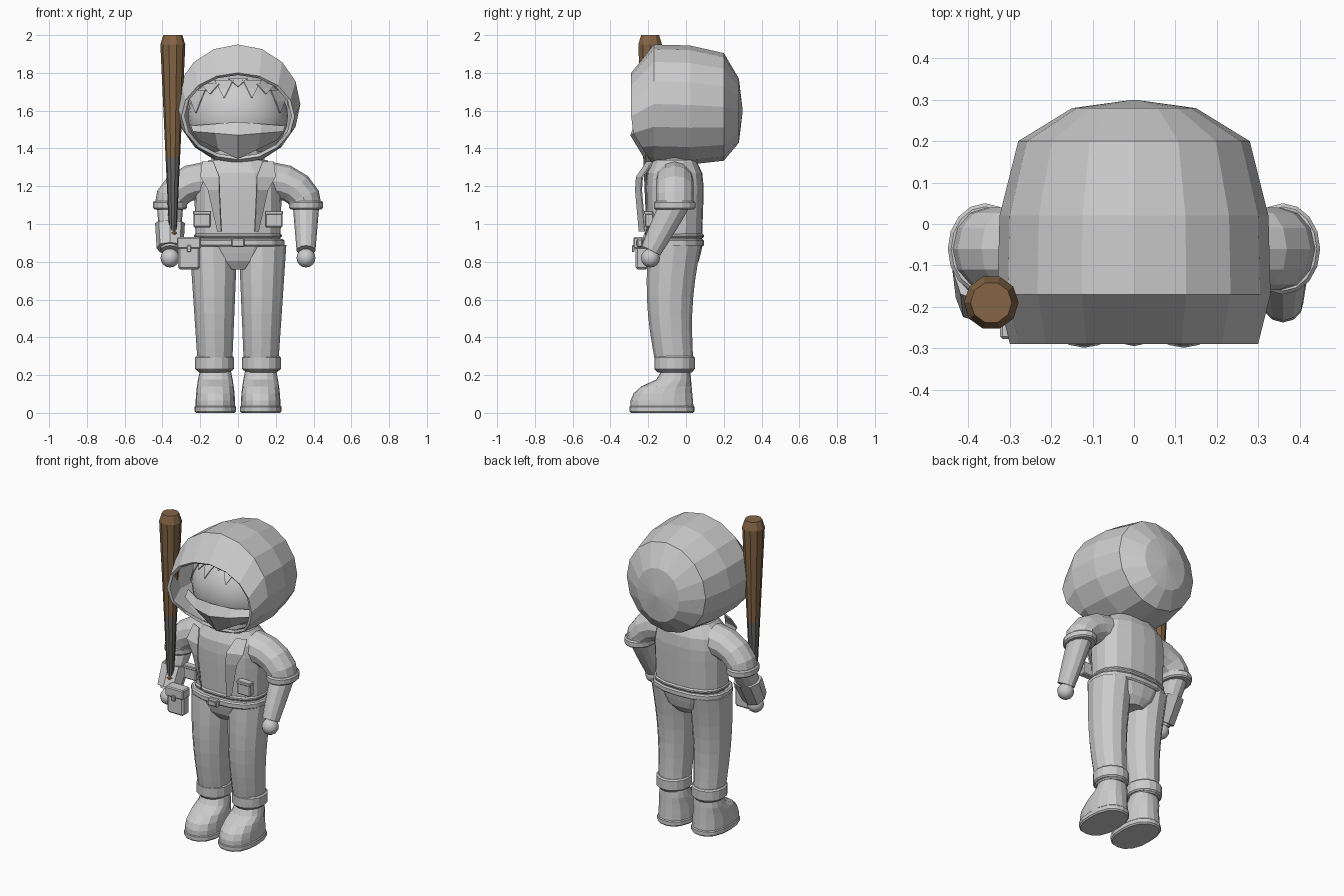
import bpy, bmesh
from math import cos, sin, pi, radians, sqrt
from mathutils import Vector, Euler

old = bpy.data.objects.get("Cube")
if old:
    bpy.data.objects.remove(old, do_unlink=True)


def material(name, *rgb):
    mat = bpy.data.materials.new(name)
    mat.use_nodes = True
    mat.diffuse_color = (*rgb, 1)
    mat.node_tree.nodes["Principled BSDF"].inputs["Base Color"].default_value = (*rgb, 1)
    return mat


GREY = material("light grey", .6, .6, .6)
BROWN = material("brown wood", .23, .13, .06)
GRIP = material("dark grey grip", .14, .14, .13)
BODY_Y = -.06


def finish(name, bm, mat=GREY, smooth=False, thick=0, bevel=0):
    """Turn a bmesh into a named object with optional thickness and bevel."""
    bmesh.ops.recalc_face_normals(bm, faces=bm.faces[:])
    mesh = bpy.data.meshes.new(name)
    bm.to_mesh(mesh)
    bm.free()
    mesh.materials.append(mat)
    for poly in mesh.polygons:
        poly.use_smooth = smooth
    obj = bpy.data.objects.new(name, mesh)
    bpy.context.collection.objects.link(obj)
    if thick:
        mod = obj.modifiers.new("thickness", 'SOLIDIFY')
        mod.thickness, mod.offset = thick, -1
    if bevel:
        mod = obj.modifiers.new("bevel", 'BEVEL')
        mod.width, mod.segments = bevel, 1
    return obj


def ring(x, y, z, rx, ry, tilt_x=0, tilt_y=0):
    """Centre, radii and orientation of one cross-section."""
    return Vector((x, y, z)), rx, ry, Euler((radians(tilt_x), radians(tilt_y), 0)).to_matrix()


def steps(count):
    return [i / count for i in range(count + 1)]


def loft(name, rings, sides=12, square=1, open_start=False, edit=None, **options):
    """Skin a list of rings; square above one gives boxier sections."""
    bm = bmesh.new()
    loops = []
    for centre, rx, ry, turn in rings:
        loop = []
        for i in range(sides):
            c, s = cos(2 * pi * i / sides), sin(2 * pi * i / sides)
            k = (abs(c) ** (2 * square) + abs(s) ** (2 * square)) ** (-.5 / square)
            loop.append(bm.verts.new(centre + turn @ Vector((rx * c * k, ry * s * k, 0))))
        loops.append(loop)
    for low, high in zip(loops, loops[1:]):
        for i in range(sides):
            j = (i + 1) % sides
            bm.faces.new((low[i], low[j], high[j], high[i]))
    if not open_start:
        bm.faces.new(loops[0])
    bm.faces.new(loops[-1])
    if edit:
        for vert in bm.verts:
            edit(vert.co)
    return finish(name, bm, **options)


def band(name, x, y, z, rx, ry, height, square=1, bevel=.008):
    """Flat-sided hoop such as a cuff, belt or sole."""
    loft(name, [ring(x, y, z, rx, ry), ring(x, y, z + height, rx, ry)], 16, square, bevel=bevel)


def ball(name, centre, radii, segments, rows):
    bm = bmesh.new()
    bmesh.ops.create_uvsphere(bm, u_segments=segments, v_segments=rows, radius=1)
    for vert in bm.verts:
        vert.co = centre + vert.co * radii
    finish(name, bm, smooth=True)


def box(name, centre, size, bevel=.006):
    bm = bmesh.new()
    bmesh.ops.create_cube(bm, size=1)
    for vert in bm.verts:
        vert.co = Vector(centre) + vert.co * Vector(size)
    finish(name, bm, bevel=bevel)


def sheet(name, rows, thick=.008):
    """Thin cloth spanned between rows of points."""
    bm = bmesh.new()
    grid = [[bm.verts.new(point) for point in row] for row in rows]
    for a, b in zip(grid, grid[1:]):
        for i in range(len(a) - 1):
            bm.faces.new((a[i], a[i + 1], b[i + 1], b[i]))
    finish(name, bm, thick=thick)


# Hood: broad shell with a forward opening and a shallow domed back
def sweep_chin(co):
    if co.y < -.25 and co.z < 1.5:
        co.y += (1.5 - co.z) * .6


hood_profile = [(-.29, 1.57, .3, .23), (-.17, 1.635, .33, .315), (.02, 1.63, .325, .315),
                (.2, 1.62, .28, .285), (.28, 1.6, .15, .17), (.3, 1.6, .004, .004)]
loft("hood", [ring(0, y, z, rx, rz, 90) for y, z, rx, rz in hood_profile],
     sides=16, open_start=True, edit=sweep_chin, thick=.018)

# Head
HEAD, HEAD_R = Vector((0, -.03, 1.57)), Vector((.265, .225, .235))
ball("head", HEAD, HEAD_R, 24, 14)


def on_head(x, z, grow=1.04):
    k = 1 - (x / HEAD_R.x / grow) ** 2 - ((z - HEAD.z) / HEAD_R.z / grow) ** 2
    return x, HEAD.y - HEAD_R.y * grow * sqrt(max(k, .02)), z


# Hair fringe: pointed locks, longest at the temples
for i in range(-3, 4):
    x, low = .075 * i, (1.73, 1.67, 1.69, 1.59)[abs(i)]
    top = 1.77 - 1.2 * x * x
    sheet("hair_lock", [[on_head(x + side * width, z) for side in (-1, 1)]
                        for z, width in ((top, .05), ((top + low) / 2, .025), (low, .002))], thick=.005)

# Folded face scarf: each row runs from the middle back to the cheeks
scarf_rows = []
for width, y, z, back, rise in ((.25, -.268, 1.54, .12, -.02), (.24, -.295, 1.47, .1, .02),
                                (.21, -.22, 1.345, .08, .1)):
    scarf_rows.append([(width * u, y + back * u * u, z + rise * abs(u)) for u in (-1, -.5, 0, .5, 1)])
sheet("face_scarf", scarf_rows)

# Neck, torso, belt and hips
band("neck", 0, BODY_Y, 1.3, .14, .12, .1)
loft("torso", [ring(0, BODY_Y, .92 + .42 * t, (.225 + .01 * t) * (1 - .35 * t ** 8),
                    (.145 + .015 * t) * (1 - .3 * t ** 8)) for t in steps(6)], 16, 1.3)
band("jacket_hem", 0, BODY_Y, .925, .232, .155, .025, 1.3)
band("belt", 0, -.07, .88, .246, .165, .04, 1.3)
box("belt_buckle", (0, -.245, .9), (.07, .03, .045))
box("buckle_plate", (0, -.262, .9), (.045, .008, .025), bevel=0)
loft("pelvis", [ring(0, BODY_Y, .76 + .13 * t, .07 + .155 * sqrt(t), .1 + .048 * sqrt(t))
                for t in steps(3)], 16, 1.2)

# Belt pouch
box("pouch", (-.26, -.235, .835), (.115, .065, .15), bevel=.01)
box("pouch_flap", (-.26, -.24, .9), (.127, .075, .06))
box("pouch_clasp", (-.26, -.28, .87), (.022, .014, .035), bevel=.003)


def arm_rings(s, start, end, rx, ry, taper):
    """Rings along the forearm, from elbow to wrist."""
    return [ring(s * .36, BODY_Y - .125 * t, 1.1 - .24 * t, rx - taper * t, ry - 1.5 * taper * t, -28 * t)
            for t in (start + (end - start) * u for u in steps(3))]


for s, side in ((1, "left"), (-1, "right")):
    # Jacket lapel and pocket
    sheet(side + "_lapel", [[(s * inner, y, z), (s * outer, y + .03, z)] for inner, outer, y, z in
                            ((.13, .19, -.21, 1.33), (.1, .2, -.265, 1.25),
                             (.1, .16, -.27, 1.18), (.09, .11, -.25, .96))])
    box(side + "_chest_pocket", (s * .19, -.195, 1.025), (.09, .045, .085))
    box(side + "_pocket_flap", (s * .19, -.2, 1.06), (.096, .046, .02), bevel=.004)

    # Sleeve bends from the shoulder down to a rolled cuff
    bend = [(t, t * pi / 2) for t in steps(4)]
    loft(side + "_sleeve", [ring(s * (.17 + .19 * sin(a)), BODY_Y, 1.09 + .14 * cos(a),
                                 .1 - .016 * t, .1, 0, s * (90 + 90 * t)) for t, a in bend])
    band(side + "_sleeve_cuff", s * .36, BODY_Y, 1.077, .09, .11, .045)

    # Forearm and hand
    loft(side + "_forearm", arm_rings(s, 0, 1, .07, .085, .02))
    ball(side + "_hand", Vector((s * .36, -.188, .82)), Vector((.05, .05, .05)), 12, 8)

    # Trouser leg and rolled cuff
    loft(side + "_leg", [ring(s * (.13 - .008 * t), BODY_Y - .025 * sin(pi * t), .89 - .64 * t,
                              .126 - .035 * t, .14 - .04 * t) for t in steps(7)])
    band(side + "_trouser_cuff", s * .125, BODY_Y, .215, .09, .1, .07)
    band(side + "_cuff_fold", s * .125, BODY_Y, .225, .103, .108, .075)

    # Boot: the heel stays put while the toe slopes back to the ankle
    boot = [(t, .04 - .02 * t, -.295 + .16 * min(1, t / .7) ** 3) for t in steps(6)]
    loft(side + "_boot", [ring(s * .12, (heel + toe) / 2, .03 + .22 * t, .105 - .03 * t * t, (heel - toe) / 2)
                          for t, heel, toe in boot], 16, 1.2)
    band(side + "_sole", s * .12, -.127, 0, .11, .172, .04, 1.2)

# Right forearm guard
loft("forearm_guard", arm_rings(-1, .4, .95, .085, .09, .015), 8, 1.2)

# Wooden bat, with the grip coloured by height
BAT = (-.345, -.19)
bat = loft("bat", [ring(*BAT, .95 + t, .02 + .046 * t, .02 + .046 * t) for t in steps(10)]
           + [ring(*BAT, 2, .05, .05)], 10, mat=BROWN)
bat.data.materials.append(GRIP)
for poly in bat.data.polygons:
    poly.material_index = int(.96 < poly.center.z < 1.3)
loft("bat_knob", [ring(*BAT, .93 + .035 * t, .018 + .012 * sin(pi * t), .018 + .012 * sin(pi * t))
                  for t in steps(3)], 10, mat=BROWN)
